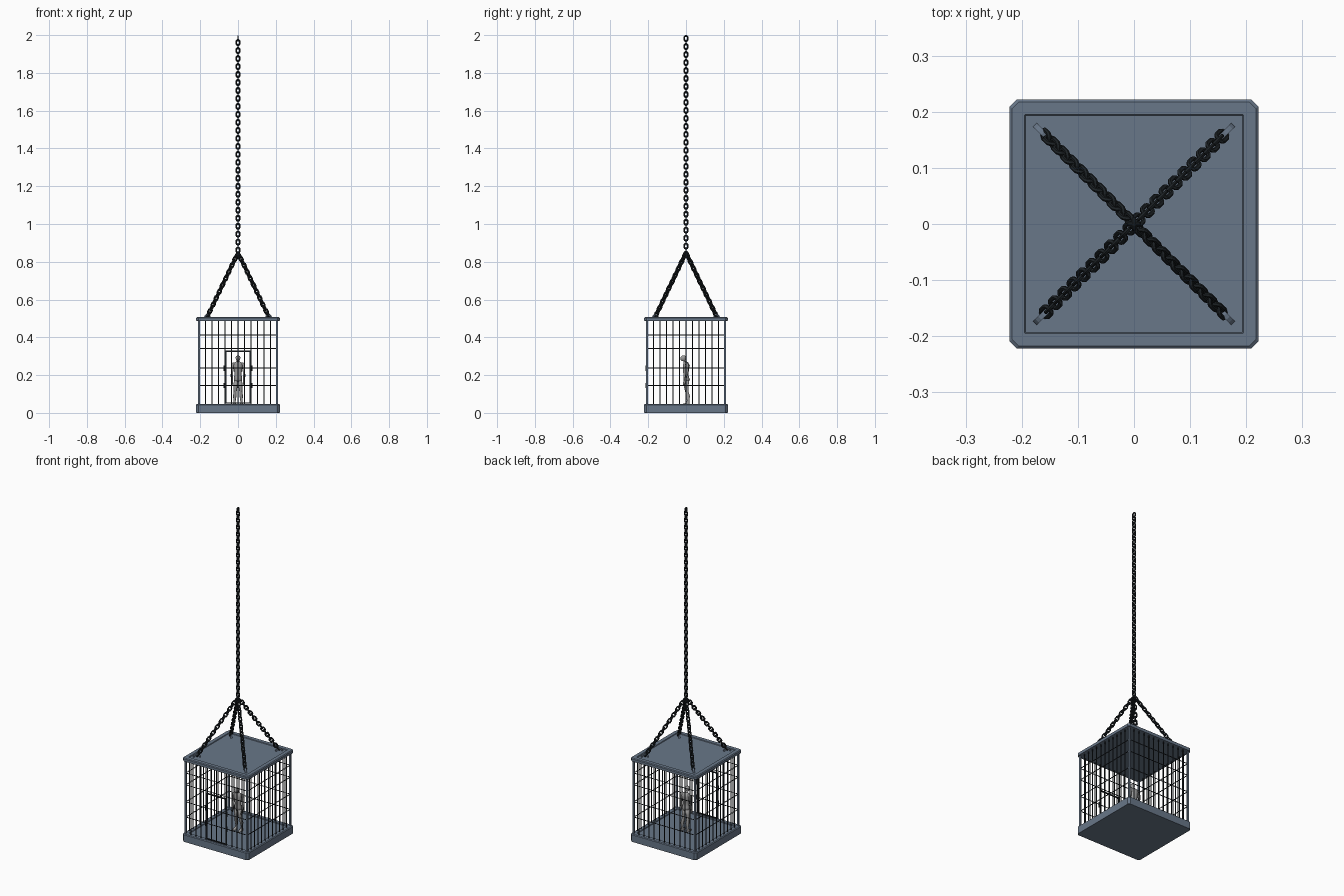
import bpy, bmesh, math
from mathutils import Vector, Matrix

if "Cube" in bpy.data.objects:
    bpy.data.objects.remove(bpy.data.objects["Cube"])


def material(name, rgb):
    m = bpy.data.materials.new(name)
    m.diffuse_color = (*rgb, 1)
    m.use_nodes = True
    m.node_tree.nodes["Principled BSDF"].inputs["Base Color"].default_value = m.diffuse_color
    return m


SLATE = material("slate metal", (0.14, 0.185, 0.25))
BLACK = material("black iron", (0.012, 0.016, 0.019))
GREY = material("figure grey", (0.33, 0.33, 0.33))


def finish(bm, name, mat, smooth=False):
    bmesh.ops.recalc_face_normals(bm, faces=bm.faces)
    me = bpy.data.meshes.new(name)
    bm.to_mesh(me)
    bm.free()
    me.materials.append(mat)
    for p in me.polygons:
        p.use_smooth = smooth
    ob = bpy.data.objects.new(name, me)
    bpy.context.collection.objects.link(ob)
    return ob


def add_box(bm, centre, size):
    bmesh.ops.create_cube(bm, size=1, matrix=Matrix.Translation(centre) @ Matrix.Diagonal((*size, 1)))


def add_rod(bm, a, b, r, n=6):
    a, b = Vector(a), Vector(b)
    rot = (b - a).to_track_quat('Z', 'Y').to_matrix().to_4x4()
    bmesh.ops.create_cone(bm, cap_ends=True, segments=n, radius1=r, radius2=r,
                          depth=(b - a).length, matrix=Matrix.Translation((a + b) / 2) @ rot)


def loft(bm, rings, n=12):
    """Skin a stack of horizontal ellipses (x, y, z, rx, ry)."""
    loops = []
    for x, y, z, rx, ry in rings:
        loops.append([bm.verts.new((x + rx * math.cos(2 * math.pi * i / n),
                                    y + ry * math.sin(2 * math.pi * i / n), z)) for i in range(n)])
    for a, b in zip(loops, loops[1:]):
        for i in range(n):
            bm.faces.new((a[i], a[(i + 1) % n], b[(i + 1) % n], b[i]))
    bm.faces.new(loops[0][::-1])
    bm.faces.new(loops[-1])


# Slabs: chamfered square plates with a shallow recess in the top
def slab(name, z0, z1, depth):
    def square(h, c, z):
        pts = [(h - c, -h), (h, -h + c), (h, h - c), (h - c, h),
               (-h + c, h), (-h, h - c), (-h, -h + c), (-h + c, -h)]
        return [bm.verts.new((x, y, z)) for x, y in pts]
    bm = bmesh.new()
    profile = [(0.220, 0.012, z0), (0.2215, 0.012, z0 + 0.003), (0.2215, 0.012, z1 - 0.004),
               (0.217, 0.011, z1), (0.195, 0.001, z1), (0.193, 0.001, z1 - depth)]
    loops = [square(*p) for p in profile]
    for a, b in zip(loops, loops[1:]):
        for i in range(8):
            bm.faces.new((a[i], a[(i + 1) % 8], b[(i + 1) % 8], b[i]))
    bm.faces.new(loops[0][::-1])
    bm.faces.new(loops[-1])
    return finish(bm, name, SLATE)


FLOOR, LID = 0.042, 0.487
slab("cage_base", 0, 0.047, 0.005)
slab("cage_lid", LID, 0.507, 0.004)

# Corner posts
bm = bmesh.new()
for sx in (-1, 1):
    for sy in (-1, 1):
        add_box(bm, (sx * 0.206, sy * 0.206, 0.2655), (0.009, 0.009, 0.447))
finish(bm, "corner_posts", SLATE)

# Upright bars and horizontal rails on all four sides
W = 0.206
bm = bmesh.new()
rails = bmesh.new()
for k in range(4):
    turn = Matrix.Rotation(k * math.pi / 2, 4, 'Z')
    for i in range(1, 12):
        x = -W + 2 * W * i / 12
        add_rod(bm, turn @ Vector((x, -W, FLOOR)), turn @ Vector((x, -W, LID + 0.003)), 0.0028)
    for z in (0.145, 0.237, 0.34, 0.412):
        add_rod(rails, turn @ Vector((-W, -W, z)), turn @ Vector((W, -W, z)), 0.0024)
finish(bm, "cage_bars", BLACK)
finish(rails, "cage_rails", BLACK)

# Door frame, hinges and latches on the front
bm = bmesh.new()
for s in (-1, 1):
    add_box(bm, (s * 0.065, -W, 0.189), (0.006, 0.007, 0.28))
for z in (0.052, 0.326):
    add_box(bm, (0, -W, z), (0.136, 0.007, 0.006))
finish(bm, "door_frame", BLACK)
bm = bmesh.new()
for s in (-1, 1):
    for z in (0.145, 0.237):
        add_rod(bm, (s * 0.07, -W - 0.002, z - 0.014), (s * 0.07, -W - 0.002, z + 0.014), 0.0055, 8)
finish(bm, "door_hinges", BLACK)

# Chains: alternating rounded links, laid from the end point backwards
LINK, HALF_W, WIRE, PITCH = 0.037, 0.0135, 0.0043, 0.0212


def add_link(bm, mat, n=12, sides=6):
    r = HALF_W - WIRE
    straight = LINK / 2 - WIRE - r
    loops = []
    for i in range(n):
        a = 2 * math.pi * (i + 0.5) / n
        out = Vector((math.cos(a), 0, math.sin(a)))
        c = out * r + Vector((0, 0, math.copysign(straight, out.z)))
        loops.append([bm.verts.new(mat @ (c + WIRE * (math.cos(t) * out + Vector((0, math.sin(t), 0)))))
                      for t in (2 * math.pi * j / sides for j in range(sides))])
    for i in range(n):
        a, b = loops[i], loops[(i + 1) % n]
        for j in range(sides):
            bm.faces.new((a[j], a[(j + 1) % sides], b[(j + 1) % sides], b[j]))


def chain(name, start, end, roll):
    start, end = Vector(start), Vector(end)
    run = end - start
    d = run.normalized()
    count = round((run.length - LINK) / PITCH) + 1
    step = (run.length - LINK) / (count - 1)
    rot = Matrix.Identity(4) if d.z > 0.999 else d.to_track_quat('Z', 'Y').to_matrix().to_4x4()
    bm = bmesh.new()
    for k in range(count):
        p = end - d * (LINK / 2 + k * step)
        add_link(bm, Matrix.Translation(p) @ rot @ Matrix.Rotation(roll + k * math.pi / 2, 4, 'Z'))
    finish(bm, name, BLACK)


chain("main_chain", (0, 0, 0.822), (0, 0, 2.0), math.pi / 2)
corners = {"front_left": (-1, -1), "front_right": (1, -1), "back_right": (1, 1), "back_left": (-1, 1)}
for i, (label, (sx, sy)) in enumerate(corners.items()):
    chain("sling_chain_" + label, (sx * 0.164, sy * 0.164, 0.506), (0, 0, 0.848), (i % 2) * math.pi / 4)

# Eyelets: half rings standing on the lid, aligned with the diagonals
bm = bmesh.new()
for sx, sy in corners.values():
    out = Vector((sx, sy, 0)).normalized()
    side = Vector((-out.y, out.x, 0))
    loops = []
    for i in range(9):
        a = math.pi * i / 8
        radial = out * math.cos(a) + Vector((0, 0, math.sin(a)))
        c = Vector((sx * 0.162, sy * 0.162, 0.502))
        loops.append([bm.verts.new(c + radial * r + side * s)
                      for r, s in ((0.014, -0.005), (0.021, -0.005), (0.021, 0.005), (0.014, 0.005))])
    for a, b in zip(loops, loops[1:]):
        for j in range(4):
            bm.faces.new((a[j], a[(j + 1) % 4], b[(j + 1) % 4], b[j]))
    bm.faces.new(loops[0])
    bm.faces.new(loops[-1])
finish(bm, "chain_eyelets", SLATE)

# Standing figure: torso, head, arms and legs
bm = bmesh.new()
loft(bm, [(0, 0.002, 0.163, 0.014, 0.012), (0, 0.003, 0.175, 0.022, 0.017), (0, 0.001, 0.188, 0.021, 0.015),
          (0, -0.001, 0.205, 0.018, 0.013), (0, 0.0, 0.228, 0.022, 0.016), (0, 0.002, 0.25, 0.025, 0.018),
          (0, 0.001, 0.264, 0.024, 0.013), (0, -0.003, 0.271, 0.011, 0.009)])
finish(bm, "figure_torso", GREY, True)

bm = bmesh.new()
loft(bm, [(0, -0.002, 0.264, 0.008, 0.008), (0, -0.007, 0.274, 0.0075, 0.0075), (0, -0.015, 0.276, 0.008, 0.010),
          (0, -0.015, 0.284, 0.0115, 0.0145), (0, -0.014, 0.293, 0.0125, 0.0155),
          (0, -0.013, 0.300, 0.010, 0.012), (0, -0.013, 0.304, 0.004, 0.005)])
finish(bm, "figure_head", GREY, True)

for label, s in (("left", -1), ("right", 1)):
    bm = bmesh.new()
    loft(bm, [(s * x, y, z, rx, ry) for x, y, z, rx, ry in (
        (0.031, -0.012, 0.147, 0.003, 0.004), (0.032, -0.010, 0.158, 0.005, 0.007),
        (0.032, -0.006, 0.170, 0.0045, 0.005), (0.033, 0.001, 0.196, 0.006, 0.0065),
        (0.032, 0.005, 0.212, 0.006, 0.007), (0.030, 0.005, 0.238, 0.0075, 0.0085),
        (0.027, 0.003, 0.257, 0.009, 0.010), (0.023, 0.002, 0.267, 0.006, 0.006))], 10)
    finish(bm, "figure_arm_" + label, GREY, True)
    bm = bmesh.new()
    loft(bm, [(s * x, y, z, rx, ry) for x, y, z, rx, ry in (
        (0.019, -0.001, FLOOR, 0.009, 0.022), (0.019, 0.0, 0.047, 0.008, 0.020),
        (0.018, 0.010, 0.055, 0.006, 0.009), (0.018, 0.012, 0.066, 0.006, 0.007),
        (0.017, 0.010, 0.090, 0.009, 0.011), (0.015, 0.004, 0.113, 0.008, 0.009),
        (0.013, 0.001, 0.140, 0.0105, 0.013), (0.011, 0.002, 0.172, 0.011, 0.015))], 10)
    finish(bm, "figure_leg_" + label, GREY, True)
